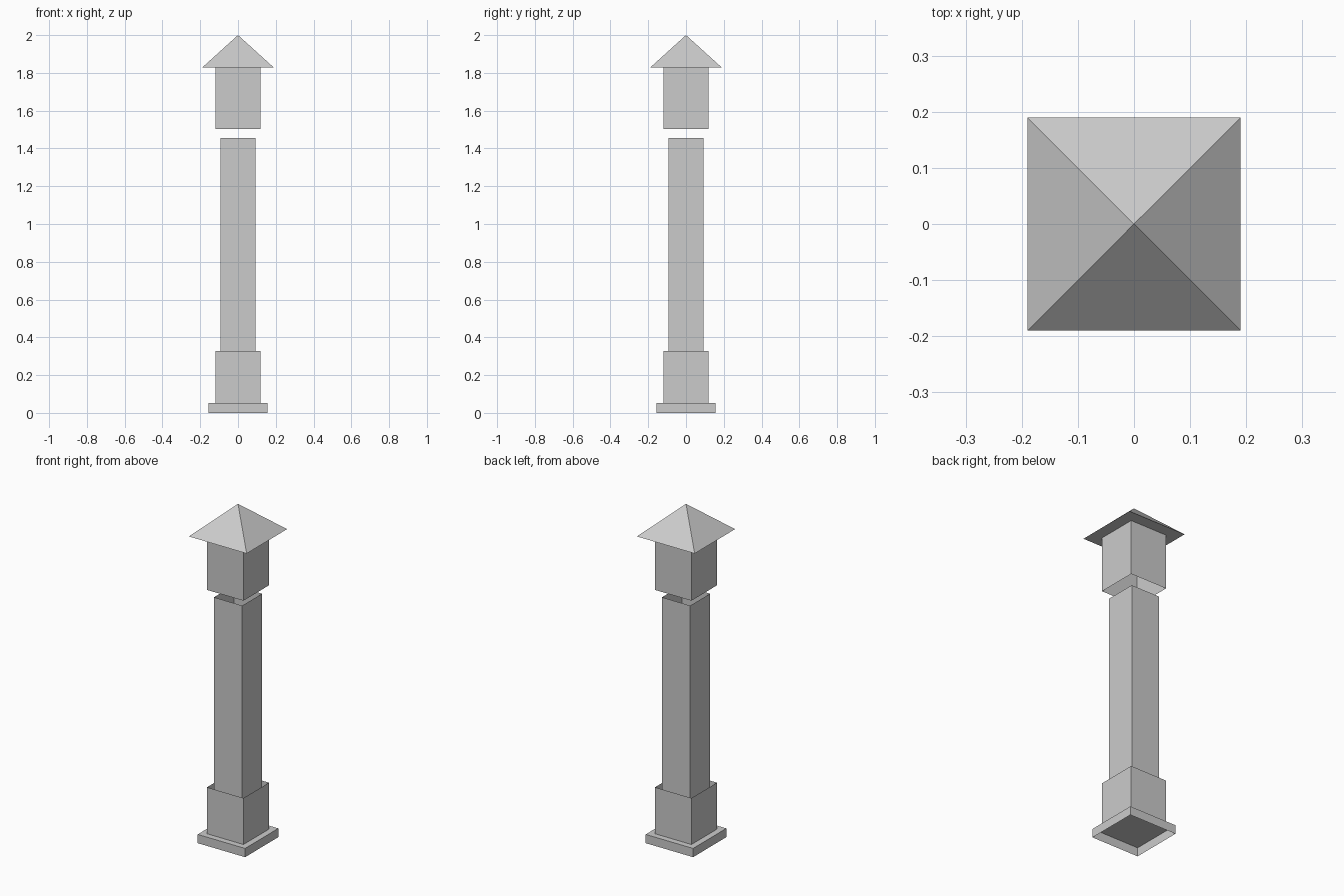
import bpy
import bmesh

if "Cube" in bpy.data.objects:
    bpy.data.objects.remove(bpy.data.objects["Cube"])


def make_object(name, bm):
    bmesh.ops.recalc_face_normals(bm, faces=bm.faces)
    mesh = bpy.data.meshes.new(name)
    bm.to_mesh(mesh)
    bm.free()
    obj = bpy.data.objects.new(name, mesh)
    bpy.context.collection.objects.link(obj)
    return obj


def square_shell(name, half, z0, z1, top=False):
    """Thin square tube, open below and optionally closed on top."""
    bm = bmesh.new()
    bmesh.ops.create_cube(bm, size=1)
    for v in bm.verts:
        v.co.x *= 2 * half
        v.co.y *= 2 * half
        v.co.z = z1 if v.co.z > 0 else z0
    bm.normal_update()
    limit = 0.5 if not top else 2
    openings = [f for f in bm.faces if f.normal.z < -0.5 or f.normal.z > limit]
    bmesh.ops.delete(bm, geom=openings, context='FACES_ONLY')
    return make_object(name, bm)


def pyramid(name, half, z0, z1):
    bm = bmesh.new()
    corners = [bm.verts.new((x * half, y * half, z0))
               for x, y in ((-1, -1), (1, -1), (1, 1), (-1, 1))]
    apex = bm.verts.new((0, 0, z1))
    bm.faces.new(corners)
    for i in range(4):
        bm.faces.new((corners[i], corners[(i + 1) % 4], apex))
    return make_object(name, bm)


# Base plate, hollow from below
square_shell("base_plate", 0.156, 0, 0.052, top=True)
# Plinth sleeve around the foot of the shaft
square_shell("plinth", 0.12, 0.052, 0.328)
# Shaft, open at the top
square_shell("shaft", 0.093, 0.052, 1.455)
# Floating head block under the roof, open at the bottom
square_shell("head_block", 0.12, 1.502, 1.828)
# Pyramid roof with flat underside
pyramid("roof", 0.19, 1.828, 2.0)
